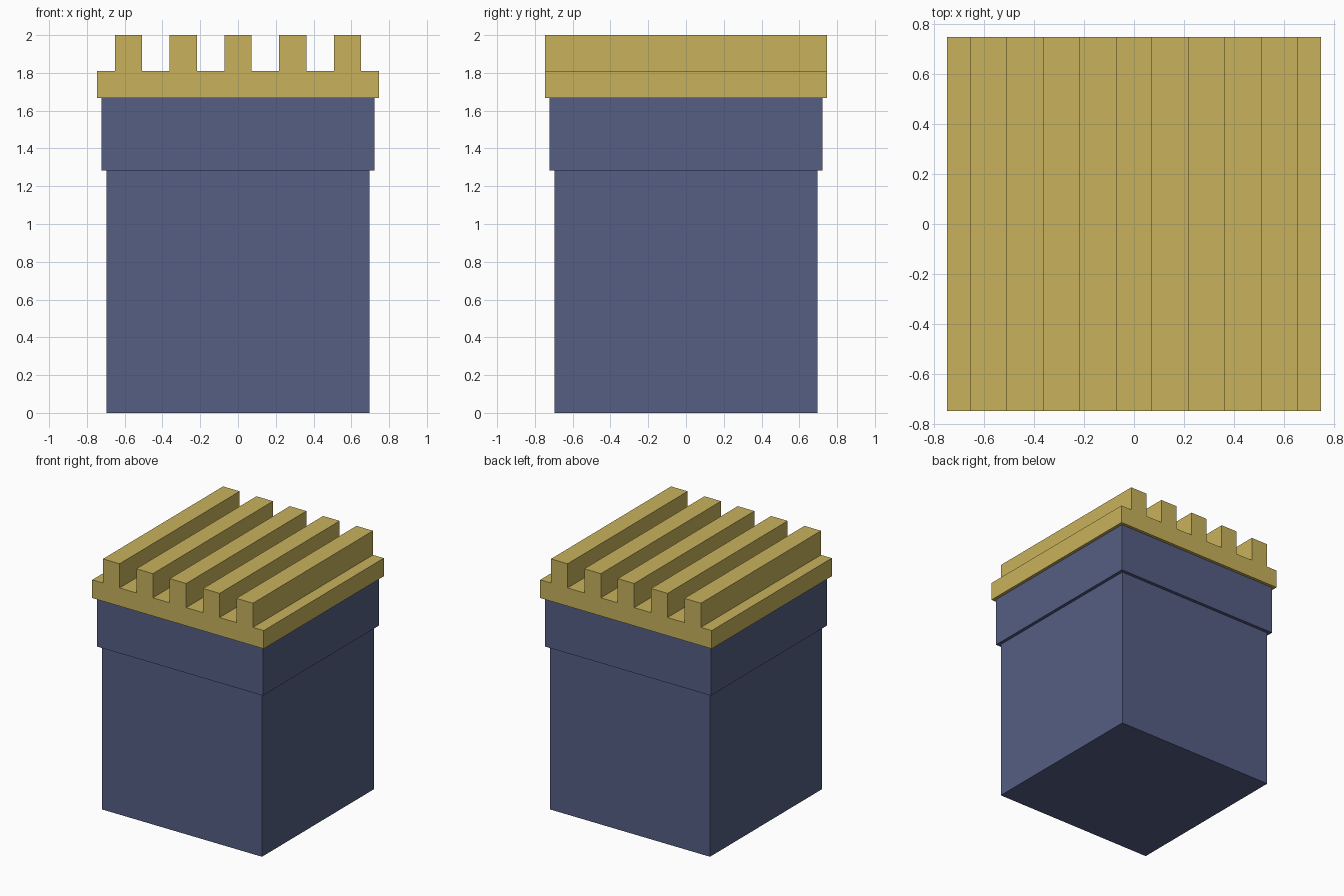
import bpy
import bmesh

cube = bpy.data.objects.get("Cube")
if cube:
    bpy.data.objects.remove(cube, do_unlink=True)


def material(name, rgb):
    mat = bpy.data.materials.new(name)
    mat.use_nodes = True
    mat.diffuse_color = (*rgb, 1)
    mat.node_tree.nodes["Principled BSDF"].inputs["Base Color"].default_value = (*rgb, 1)
    return mat


def extrude_profile(name, profile, half_depth, mat):
    """Extrude an (x, z) outline along y, centred on y = 0."""
    bm = bmesh.new()
    face = bm.faces.new([bm.verts.new((x, -half_depth, z)) for x, z in profile])
    result = bmesh.ops.extrude_face_region(bm, geom=[face])
    verts = [v for v in result["geom"] if isinstance(v, bmesh.types.BMVert)]
    bmesh.ops.translate(bm, verts=verts, vec=(0, 2 * half_depth, 0))
    bmesh.ops.recalc_face_normals(bm, faces=bm.faces)
    mesh = bpy.data.meshes.new(name)
    bm.to_mesh(mesh)
    bm.free()
    mesh.materials.append(mat)
    obj = bpy.data.objects.new(name, mesh)
    bpy.context.collection.objects.link(obj)
    return obj


def block(name, half, bottom, top, mat):
    outline = [(-half, bottom), (half, bottom), (half, top), (-half, top)]
    return extrude_profile(name, outline, half, mat)


blue = material("slate blue", (0.091, 0.112, 0.231))
gold = material("muted gold", (0.578, 0.445, 0.107))

# Square body and the slightly wider collar on it
block("body", 0.697, 0, 1.283, blue)
block("collar", 0.722, 1.283, 1.667, blue)

# Ridged cap: one comb-shaped outline, five teeth over a slab
HALF, BASE, SLAB_TOP, RIDGE_TOP = 0.746, 1.667, 1.81, 2.0
PITCH, RIDGE_HALF = 0.29, 0.072
comb = [(-HALF, SLAB_TOP), (-HALF, BASE), (HALF, BASE), (HALF, SLAB_TOP)]
for i in (2, 1, 0, -1, -2):
    right, left = i * PITCH + RIDGE_HALF, i * PITCH - RIDGE_HALF
    comb += [(right, SLAB_TOP), (right, RIDGE_TOP), (left, RIDGE_TOP), (left, SLAB_TOP)]
extrude_profile("ridged_cap", comb, HALF, gold)
